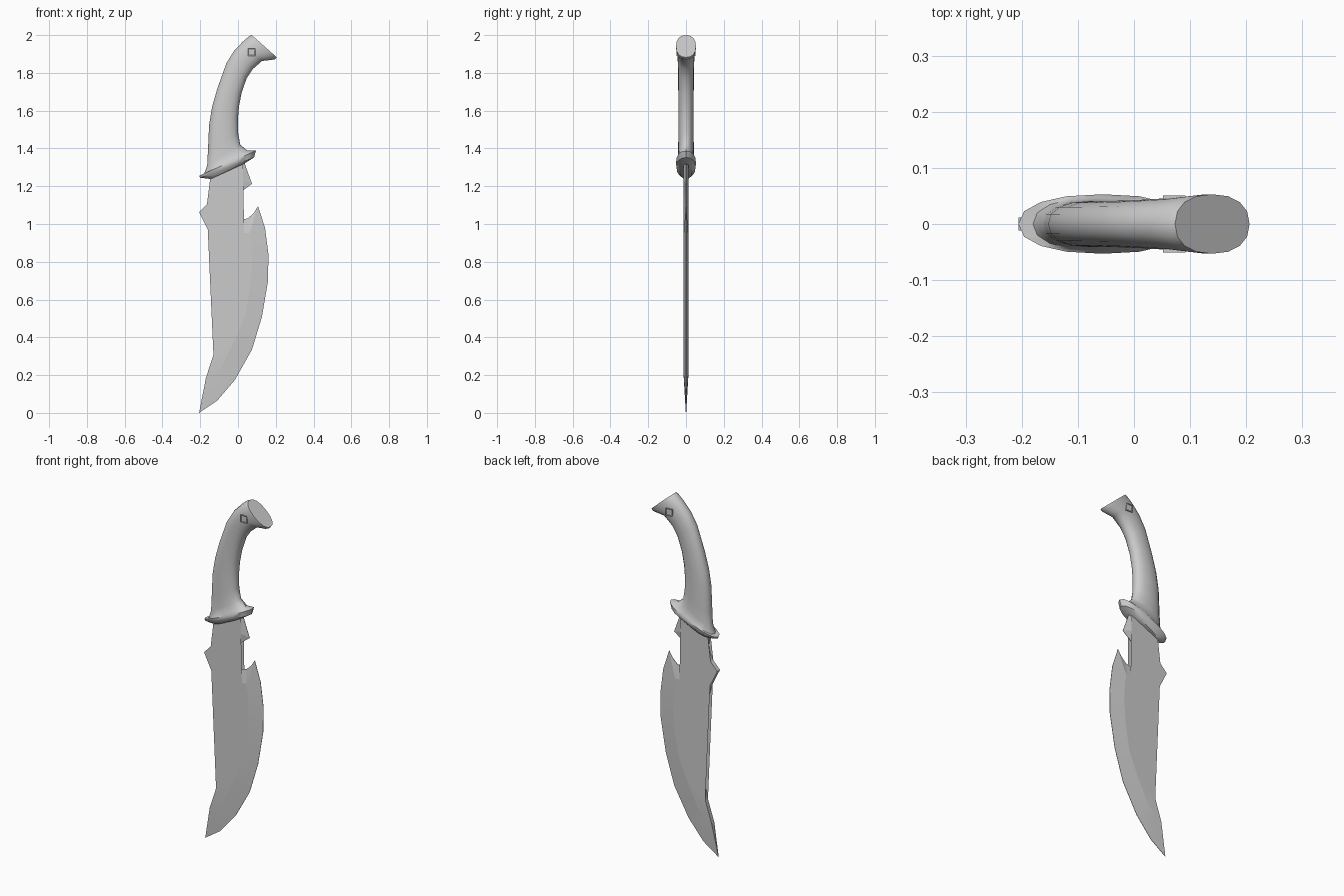
import bpy, bmesh, math
from mathutils import Vector

if "Cube" in bpy.data.objects:
    bpy.data.objects.remove(bpy.data.objects["Cube"])


def finish(bm, name, angle):
    bmesh.ops.remove_doubles(bm, verts=bm.verts, dist=0.00005)
    bmesh.ops.recalc_face_normals(bm, faces=bm.faces)
    me = bpy.data.meshes.new(name)
    bm.to_mesh(me)
    bm.free()
    ob = bpy.data.objects.new(name, me)
    bpy.context.collection.objects.link(ob)
    bpy.ops.object.select_all(action='DESELECT')
    ob.select_set(True)
    bpy.context.view_layer.objects.active = ob
    bpy.ops.object.shade_smooth_by_angle(angle=math.radians(angle))
    return ob


# Blade: (outer edge x, z, inner bevel line x, z), from guard round the notch to the tip
ground = [
    (.03, 1.335, .026, 1.335), (.074, 1.213, 0, 1.235), (.01, 1.165, -.04, 1.2),
    (-.02, 1.127, -.07, 1.16), (-.037, 1.08, -.088, 1.09), (-.026, 1.04, -.085, 1.01),
    (.005, 1.02, -.053, .953), (.053, 1.03, .06, .953), (.085, 1.06, .06, .953),
    (.106, 1.095, .06, .953), (.143, .98, .07, .9), (.161, .84, .075, .8),
    (.159, .70, .065, .67), (.127, .51, .04, .52), (.074, .335, -.01, .4),
    (-.016, .175, -.08, .26), (-.11, .065, -.13, .2), (-.206, 0, -.17, .185),
    (-.185, .095, -.17, .185)]
spine = [(-.17, .185), (-.13, .307), (-.1, .44), (-.085, .57), (-.09, .68),
         (-.116, .83), (-.16, .97), (-.206, 1.063), (-.164, 1.106),
         (-.143, 1.145), (-.137, 1.185), (-.143, 1.235), (-.143, 1.275)]
T, E = .012, .001

bm = bmesh.new()
cache = {}


def vert(x, y, z):
    if (x, y, z) not in cache:
        cache[(x, y, z)] = bm.verts.new((x, y, z))
    return cache[(x, y, z)]


def face(vs):
    vs = list(dict.fromkeys(vs))
    if len(vs) > 2:
        bm.faces.new(vs)


rims = []
for s in (-1, 1):
    outer = [vert(p[0], s * E, p[1]) for p in ground[:-1]]
    outer.append(vert(ground[-1][0], s * .006, ground[-1][1]))
    inner = [vert(p[2], s * T, p[3]) for p in ground]
    back = [vert(x, s * T, z) for x, z in spine]
    face(inner + back)
    for i in range(len(outer) - 1):
        face([outer[i], outer[i + 1], inner[i + 1], inner[i]])
    rims.append(outer + back + [inner[0]])
n = len(rims[0])
for i in range(n):
    j = (i + 1) % n
    face([rims[0][i], rims[0][j], rims[1][j], rims[1][i]])
bmesh.ops.triangulate(bm, faces=[f for f in bm.faces if len(f.verts) > 4])
finish(bm, "blade", 6)

# Guard and grip: oval sections (left x, z, right x, z, half depth)
sections = [
    (-.145, 1.238, .03, 1.318, .032), (-.2, 1.245, .085, 1.352, .05),
    (-.206, 1.255, .095, 1.388, .053), (-.18, 1.265, .05, 1.388, .047),
    (-.163, 1.31, .012, 1.42, .042), (-.159, 1.39, .001, 1.48, .041),
    (-.153, 1.525, 0, 1.56, .041), (-.137, 1.62, .005, 1.62, .041),
    (-.11, 1.715, .018, 1.69, .041), (-.062, 1.85, .045, 1.77, .042),
    (-.02, 1.918, .078, 1.82, .044), (.025, 1.965, .127, 1.863, .047),
    (.06, 1.995, .195, 1.871, .053), (.073, 2.0, .206, 1.882, .053)]
SIDES = 16


def soft(v):
    return math.copysign(abs(v) ** .88, v)


bm = bmesh.new()
rings = []
for lx, lz, rx, rz, d in sections:
    a, b = Vector((lx, 0, lz)), Vector((rx, 0, rz))
    mid, half = (a + b) / 2, (b - a) / 2
    ring = []
    for k in range(SIDES):
        t = 2 * math.pi * k / SIDES
        ring.append(bm.verts.new(mid + half * soft(math.cos(t)) + Vector((0, d * soft(math.sin(t)), 0))))
    rings.append(ring)
for r0, r1 in zip(rings, rings[1:]):
    for k in range(SIDES):
        j = (k + 1) % SIDES
        bm.faces.new([r0[k], r0[j], r1[j], r1[k]])
bm.faces.new(rings[0])
bm.faces.new(rings[-1])
finish(bm, "guard_and_grip", 40)

# Square pin through the pommel, with a recessed centre on each side
bm = bmesh.new()
bmesh.ops.create_cube(bm, size=1)
for v in bm.verts:
    v.co = Vector((.072 + v.co.x * .04, v.co.y * .102, 1.91 + v.co.z * .04))
bm.normal_update()
ends = [f for f in bm.faces if abs(f.normal.y) > .9]
bmesh.ops.inset_individual(bm, faces=ends, thickness=.005, depth=-.003)
finish(bm, "pommel_pin", 30)
